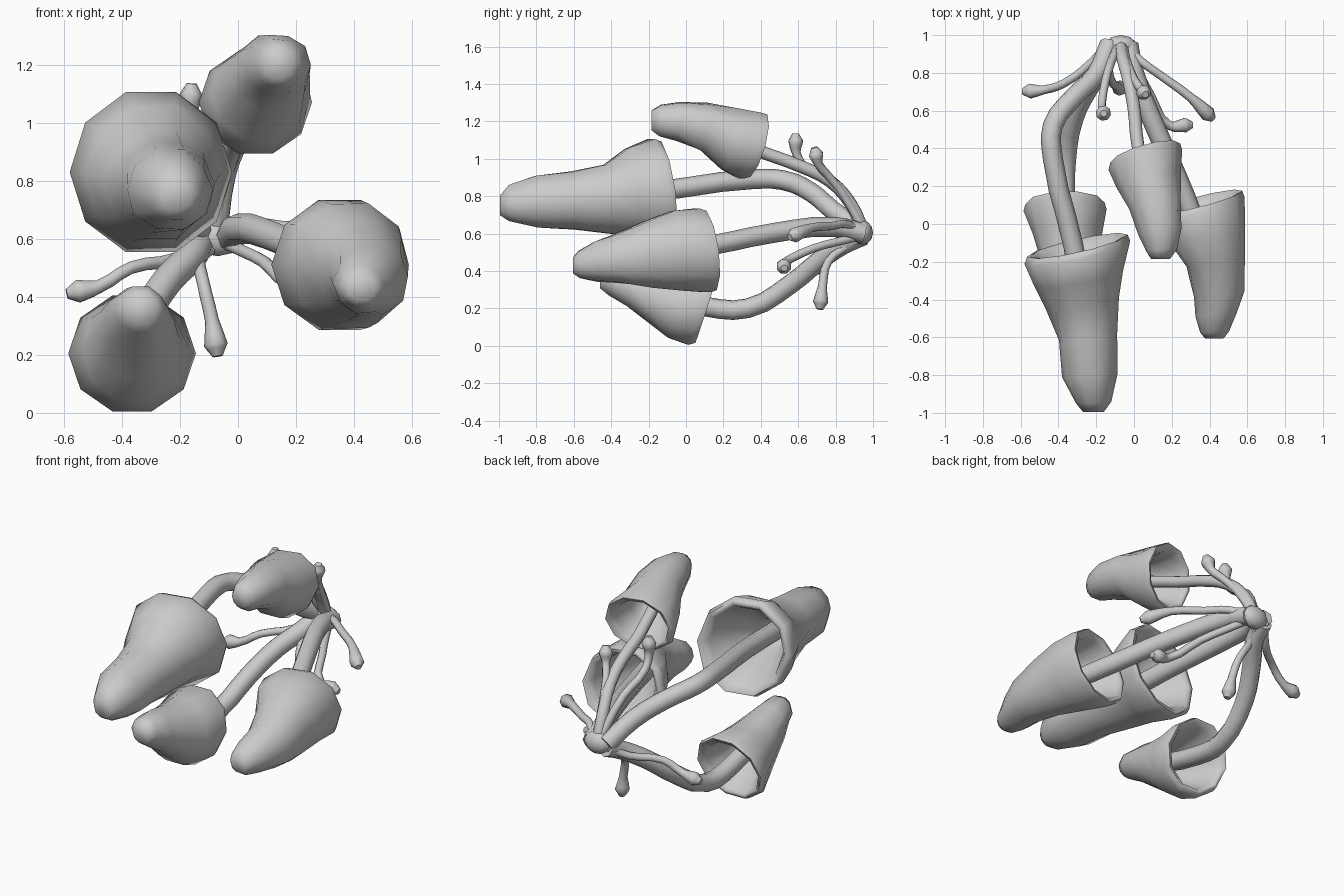
import bpy, bmesh, random
from math import sin, cos, tau, radians
from mathutils import Vector

random.seed(4)
SIDES = 10

old = bpy.data.objects.get("Cube")
if old:
    bpy.data.objects.remove(old, do_unlink=True)


def smooth(obj, angle):
    bpy.ops.object.select_all(action='DESELECT')
    obj.select_set(True)
    bpy.context.view_layer.objects.active = obj
    bpy.ops.object.shade_smooth_by_angle(angle=radians(angle))


def tube(name, points, radii):
    """Round, tapering tube through the points."""
    curve = bpy.data.curves.new(name, 'CURVE')
    curve.dimensions = '3D'
    curve.bevel_depth = 1
    curve.bevel_resolution = 2
    curve.resolution_u = 3
    curve.use_fill_caps = True
    spline = curve.splines.new('BEZIER')
    spline.bezier_points.add(len(points) - 1)
    for knot, co, radius in zip(spline.bezier_points, points, radii):
        knot.co = co
        knot.radius = radius
        knot.handle_left_type = knot.handle_right_type = 'AUTO'
    obj = bpy.data.objects.new(name, curve)
    bpy.context.collection.objects.link(obj)
    bpy.ops.object.select_all(action='DESELECT')
    obj.select_set(True)
    bpy.context.view_layer.objects.active = obj
    bpy.ops.object.convert(target='MESH')
    smooth(bpy.context.object, 60)


def cap(name, sections, tilt):
    """Hollow bell: sections (y, x, z, x radius, z radius) run from rim to tip."""
    bm = bmesh.new()
    last = len(sections) - 1
    wobble = [[random.uniform(.94, 1.05) if 0 < i < last else 1
               for _ in range(SIDES)] for i in range(last + 1)]

    def ring(i, scale=1, shift=0):
        y, x, z, rx, rz = sections[i]
        fade = 1 - i / last
        verts = []
        for k in range(SIDES):
            a = tau * k / SIDES
            dx = rx * scale * wobble[i][k] * cos(a)
            dz = rz * scale * wobble[i][k] * sin(a)
            dy = fade * (tilt[0] * dx + tilt[1] * dz) + shift
            verts.append(bm.verts.new((x + dx, y + dy, z + dz)))
        return verts

    # inner funnel, rolled rim, then the outer wall
    rings = [ring(3, .25), ring(2, .5), ring(1, .69), ring(0, .78, -.02),
             ring(0, .86, .015), ring(0, .95, .02), ring(0, 1, -.015)]
    rings += [ring(i) for i in range(1, last + 1)]
    for a, b in zip(rings, rings[1:]):
        for k in range(SIDES):
            n = (k + 1) % SIDES
            bm.faces.new((a[k], a[n], b[n], b[k]))
    bm.faces.new(rings[0])
    bm.faces.new(rings[-1])
    bmesh.ops.recalc_face_normals(bm, faces=bm.faces)
    mesh = bpy.data.meshes.new(name)
    bm.to_mesh(mesh)
    bm.free()
    obj = bpy.data.objects.new(name, mesh)
    bpy.context.collection.objects.link(obj)
    smooth(obj, 75)


def mushroom(name, sections, tilt, path, thickness):
    cap(name + "_cap", sections, tilt)
    # the stem ends deep inside the cap
    y, x, z = sections[3][:3]
    points = path + [(x, y, z)]
    tube(name + "_stem", points, [thickness] * len(points))


# Mushrooms
mushroom("large_mushroom",
         [(-.135, -.30, .83, .28, .29), (-.29, -.29, .83, .24, .245),
          (-.42, -.27, .79, .19, .195), (-.6, -.245, .775, .16, .16),
          (-.8, -.235, .77, .15, .14), (-.945, -.215, .76, .095, .105),
          (-.995, -.215, .75, .055, .055)],
         (.22, -.13),
         [(-.13, .95, .61), (-.2, .79, .72), (-.32, .67, .82), (-.43, .52, .885),
          (-.43, .35, .89), (-.32, -.12, .83)], .053)

mushroom("left_mushroom",
         [(.1, .35, .51, .235, .235), (-.05, .385, .51, .21, .225),
          (-.2, .43, .49, .16, .185), (-.37, .455, .47, .135, .135),
          (-.48, .44, .45, .11, .11), (-.57, .425, .435, .08, .075),
          (-.605, .425, .43, .05, .045)],
         (.25, -.13),
         [(-.03, .95, .6), (0, .8, .635), (.14, .45, .6), (.27, .15, .54)], .053)

mushroom("upper_mushroom",
         [(.355, .06, 1.07, .195, .185), (.23, .075, 1.1, .178, .17),
          (.1, .115, 1.17, .14, .13), (-.04, .14, 1.2, .115, .11),
          (-.14, .145, 1.205, .085, .085), (-.185, .14, 1.205, .05, .055)],
         (.27, .27),
         [(-.07, .95, .61), (-.06, .88, .76), (-.03, .77, .88), (0, .61, .96),
          (.02, .42, 1.03)], .034)

mushroom("lower_mushroom",
         [(.09, -.365, .205, .22, .21), (-.05, -.36, .22, .185, .18),
          (-.17, -.35, .26, .15, .145), (-.3, -.345, .32, .12, .11),
          (-.41, -.335, .355, .09, .085), (-.46, -.33, .36, .055, .055)],
         (.02, .32),
         [(-.13, .95, .59), (-.16, .84, .54), (-.24, .72, .46), (-.32, .56, .33),
          (-.36, .33, .2), (-.365, .1, .21)], .053)

# Sprouts with swollen tips
SPROUTS = {
    "right_sprout": [(-.14, .95, .59), (-.22, .86, .53), (-.37, .745, .5),
                     (-.48, .71, .435), (-.59, .7, .41)],
    "rear_upper_sprout": [(-.08, .95, .62), (-.14, .8, .85), (-.17, .64, .95),
                          (-.165, .59, 1.03), (-.16, .585, 1.135)],
    "upper_sprout": [(-.06, .95, .62), (-.03, .84, .81), (.005, .76, .91),
                     (.04, .71, .97), (.06, .685, 1.06)],
    "left_sprout": [(-.05, .95, .6), (.04, .86, .65), (.15, .78, .64),
                    (.3, .67, .63), (.42, .555, .58)],
    "lower_left_sprout": [(-.05, .95, .59), (0, .85, .565), (.09, .68, .52),
                          (.19, .52, .44), (.31, .525, .415)],
    "bottom_sprout": [(-.08, .95, .58), (-.13, .86, .53), (-.12, .76, .45),
                      (-.09, .73, .32), (-.07, .715, .195)],
}
for name, path in SPROUTS.items():
    start, end = Vector(path[-2]), Vector(path[-1])
    neck = end - (end - start).normalized() * .04
    tube(name, path[:-1] + [neck, end], [.024, .022, .022, .024, .041, .018])

# Root knot where everything meets
bpy.ops.mesh.primitive_uv_sphere_add(segments=10, ring_count=6, location=(-.07, .945, .605))
knot = bpy.context.object
knot.name = "root_knot"
knot.scale = (.085, .055, .065)
smooth(knot, 60)
